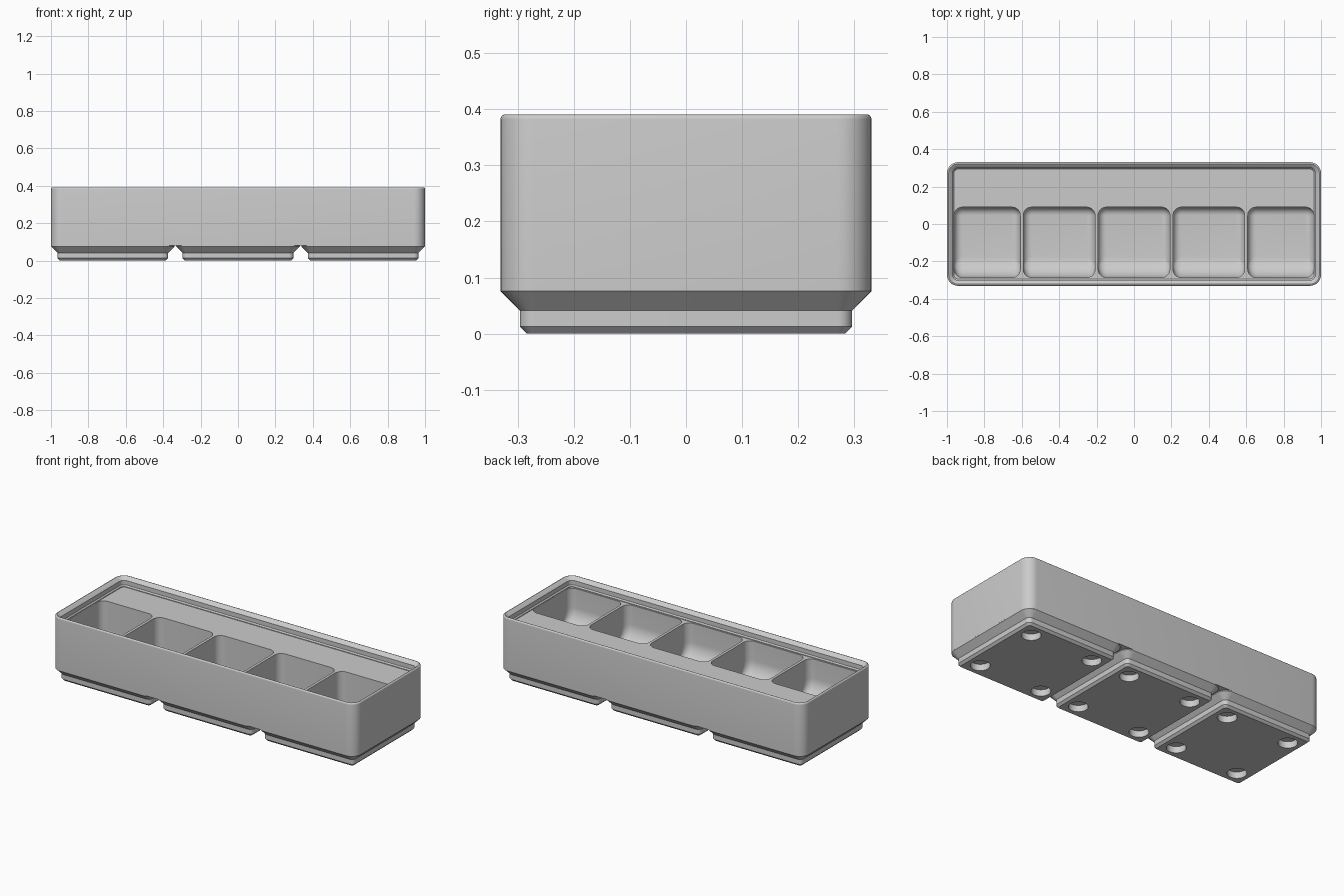
import bpy, bmesh
from math import sin, cos, pi, radians

if "Cube" in bpy.data.objects:
    bpy.data.objects.remove(bpy.data.objects["Cube"], do_unlink=True)

grey = bpy.data.materials.new("plain_grey")
grey.use_nodes = True
colour = (0.6, 0.6, 0.6, 1)
grey.diffuse_color = colour
grey.node_tree.nodes["Principled BSDF"].inputs["Base Color"].default_value = colour

CORNER = 0.06
HALF_X, HALF_Y = 1.0, 0.3305
PITCH = 0.6693
BODY_BASE, DECK = 0.08, 0.335


def ring(bm, x0, x1, y0, y1, r, z, seg=8):
    """One rounded rectangle of vertices."""
    centres = [(x1 - r, y1 - r), (x0 + r, y1 - r), (x0 + r, y0 + r), (x1 - r, y0 + r)]
    verts = []
    for q, (cx, cy) in enumerate(centres):
        for i in range(seg + 1):
            a = (q + i / seg) * pi / 2
            verts.append(bm.verts.new((cx + r * cos(a), cy + r * sin(a), z)))
    return verts


def loft(name, levels):
    """Closed solid through a stack of rounded rectangles."""
    bm = bmesh.new()
    rings = [ring(bm, *level) for level in levels]
    for a, b in zip(rings, rings[1:]):
        n = len(a)
        for i in range(n):
            j = (i + 1) % n
            bm.faces.new((a[i], a[j], b[j], b[i]))
    bm.faces.new(rings[0])
    bm.faces.new(rings[-1])
    bmesh.ops.recalc_face_normals(bm, faces=bm.faces)
    mesh = bpy.data.meshes.new(name)
    bm.to_mesh(mesh)
    bm.free()
    mesh.materials.append(grey)
    obj = bpy.data.objects.new(name, mesh)
    bpy.context.collection.objects.link(obj)
    return obj


def inset_level(cx, hx, hy, inset, z):
    return (cx - hx + inset, cx + hx - inset, -hy + inset, hy - inset, CORNER - inset, z)


def activate(obj):
    bpy.ops.object.select_all(action="DESELECT")
    obj.select_set(True)
    bpy.context.view_layer.objects.active = obj


def cut(obj, cutters):
    for cutter in cutters:
        cutter.hide_render = True
        mod = obj.modifiers.new("cut", "BOOLEAN")
        mod.operation = "DIFFERENCE"
        mod.solver = "EXACT"
        mod.object = cutter
        activate(obj)
        bpy.ops.object.modifier_apply(modifier=mod.name)
        bpy.data.objects.remove(cutter, do_unlink=True)


def smooth(obj):
    activate(obj)
    bpy.ops.object.shade_smooth_by_angle(angle=radians(30))


# Body: outer wall, rounded rim, stepped inner lip and deck
profile = [(0, BODY_BASE)]
rim = 0.009
for i in range(6):
    a = i / 5 * pi / 2
    profile.append((rim - rim * cos(a), 0.382 + rim * sin(a)))
profile += [(0.012, 0.3895), (0.0303, 0.372), (0.0303, 0.346), (0.037, 0.339), (0.037, DECK)]
body = loft("bin_body", [inset_level(0, HALF_X, HALF_Y, d, z) for d, z in profile])

# Five compartments with filleted floors and a finger scoop at the front
FLOOR, SCOOP, FILLET, POCKET_R = 0.112, 0.11, 0.042, 0.045
DIVIDER = 0.008


def sweep_inset(radius, h):
    return radius - max(0, radius ** 2 - max(0, radius - h) ** 2) ** 0.5


heights = [FILLET * (1 - cos(i / 6 * pi / 2)) for i in range(7)]
heights += [FILLET + (SCOOP - FILLET) * i / 5 for i in range(1, 6)]
heights.append(DECK + 0.001 - FLOOR)
pockets = []
for k in range(5):
    x0 = max(-1 + 0.4 * k + DIVIDER, -0.962)
    x1 = min(-0.6 + 0.4 * k - DIVIDER, 0.962)
    levels = []
    for h in heights:
        f = sweep_inset(FILLET, h)
        levels.append((x0 + f, x1 - f, -0.286 + sweep_inset(SCOOP, h), 0.09 - f,
                       POCKET_R - f, FLOOR + h))
    pockets.append(loft("compartment_cutter", levels))
cut(body, pockets)
smooth(body)

# Three stepped feet, each with four round recesses underneath
foot_profile = [(0.047, 0), (0.0343, 0.0127), (0.0343, 0.0414), (0, 0.0757), (0, BODY_BASE)]
for k, side in enumerate(("right", "middle", "left")):
    cx = (k - 1) * PITCH
    foot = loft(side + "_foot", [inset_level(cx, HALF_Y, HALF_Y, d, z) for d, z in foot_profile])
    holes = []
    for sx in (-1, 1):
        for sy in (-1, 1):
            bpy.ops.mesh.primitive_cylinder_add(
                vertices=32, radius=0.052, depth=0.08,
                location=(cx + sx * 0.207, sy * 0.207, -0.002))
            hole = bpy.context.object
            hole.data.materials.append(grey)
            holes.append(hole)
    cut(foot, holes)
    smooth(foot)
